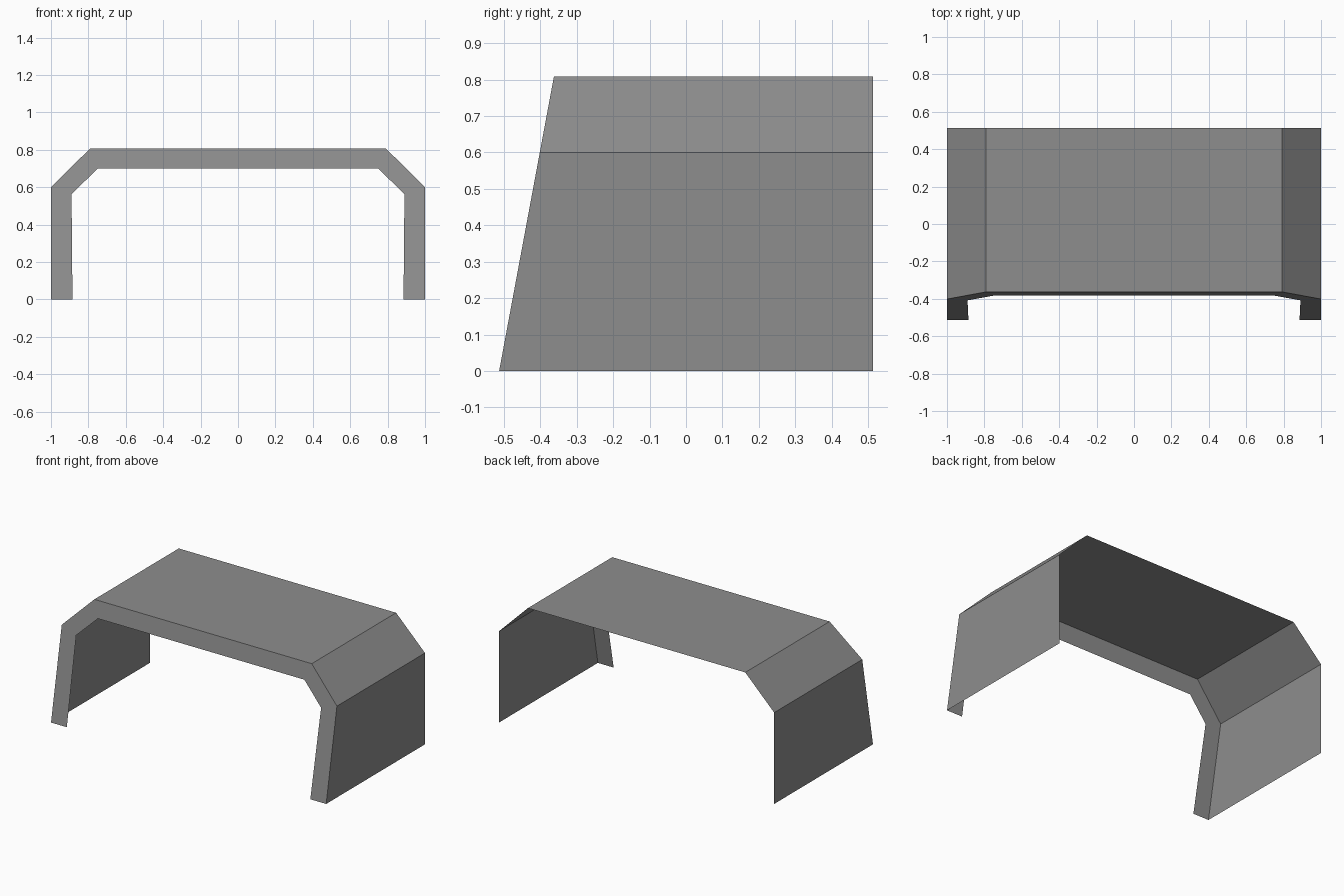
import bpy

cube = bpy.data.objects.get("Cube")
if cube:
    bpy.data.objects.remove(cube, do_unlink=True)

# Plain grey sheet material
GREY = (0.27, 0.27, 0.27, 1)
grey = bpy.data.materials.new("grey_sheet")
grey.use_nodes = True
grey.diffuse_color = GREY
grey.node_tree.nodes["Principled BSDF"].inputs["Base Color"].default_value = GREY

BACK_Y = 0.513


def mirrored(half):
    """Complete a half profile, running from the +x foot up and over."""
    return half + [(-x, z) for x, z in reversed(half)]


def front_y(z):
    """The front opening leans back as it rises."""
    return -0.513 + 0.186 * z


def strip(name, first, second):
    """Join two matching rows of points with a strip of flat quads."""
    n = len(first)
    faces = [(i, i + 1, n + i + 1, n + i) for i in range(n - 1)]
    mesh = bpy.data.meshes.new(name)
    mesh.from_pydata(first + second, [], faces)
    mesh.materials.append(grey)
    obj = bpy.data.objects.new(name, mesh)
    bpy.context.collection.objects.link(obj)
    return obj


outer = mirrored([(1.0, 0), (1.0, 0.6), (0.79, 0.808)])
inner = mirrored([(0.885, 0), (0.89, 0.563), (0.75, 0.7)])

outer_front = [(x, front_y(z), z) for x, z in outer]
inner_front = [(x, front_y(z), z) for x, z in inner]
outer_back = [(x, BACK_Y, z) for x, z in outer]

# Open shell: side walls, sloped shoulders and roof
strip("canopy_shell", outer_front, outer_back)

# Flat lip around the front opening
strip("front_rim", inner_front, outer_front)
